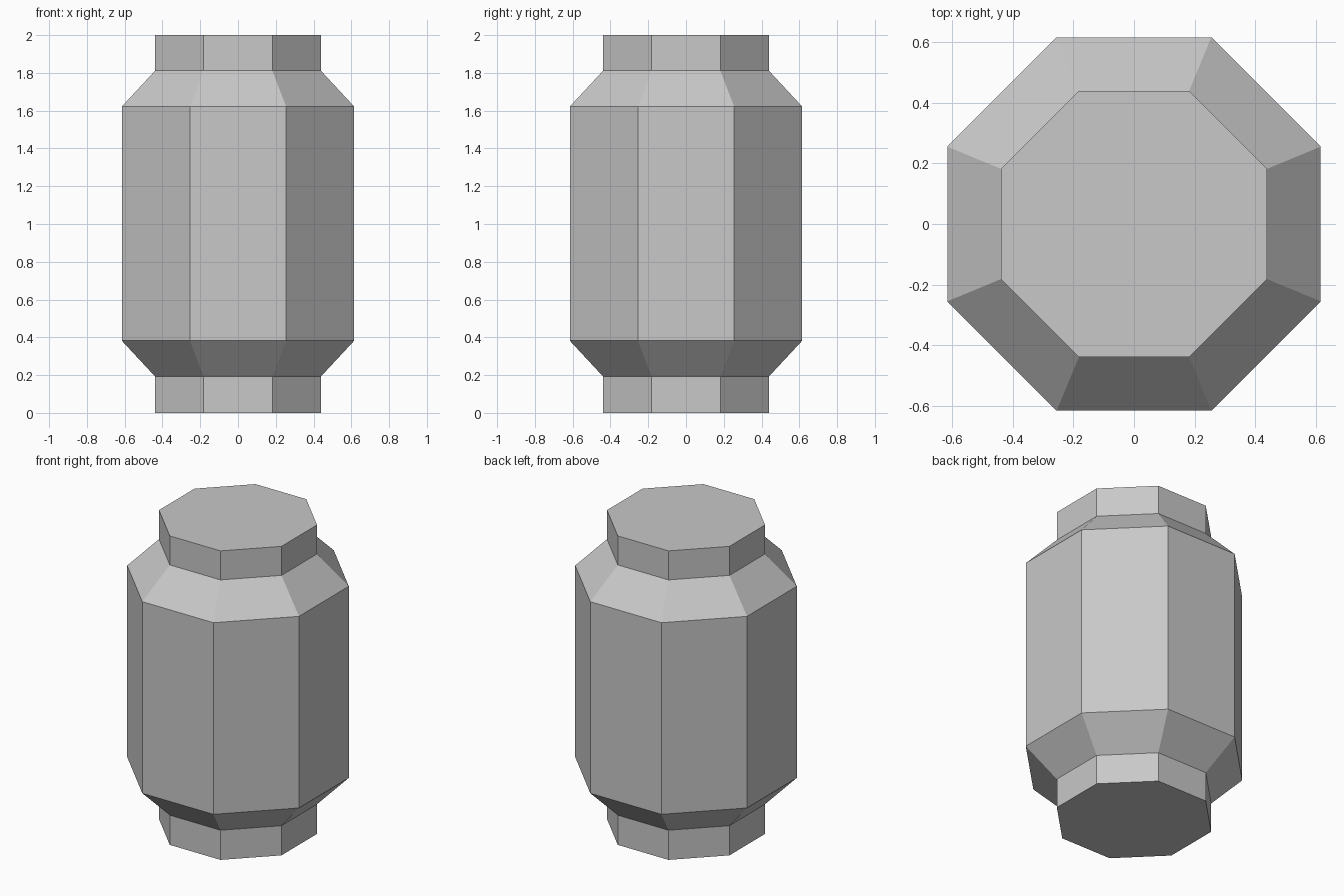
import bpy, bmesh, math

if "Cube" in bpy.data.objects:
    bpy.data.objects.remove(bpy.data.objects["Cube"])

SIDES = 8
R_BODY = 0.615 / math.cos(math.pi / SIDES)
R_NECK = 0.4385 / math.cos(math.pi / SIDES)

# Radius and height of each ring, bottom to top
profile = [(R_NECK, 0.0), (R_NECK, 0.192), (R_BODY, 0.382),
           (R_BODY, 1.622), (R_NECK, 1.812), (R_NECK, 2.0)]

grey = bpy.data.materials.new("light grey")
grey.diffuse_color = (0.58, 0.58, 0.58, 1)
grey.use_nodes = True
grey.node_tree.nodes["Principled BSDF"].inputs["Base Color"].default_value = grey.diffuse_color

bm = bmesh.new()
rings = []
for r, z in profile:
    angles = [(i + 0.5) * 2 * math.pi / SIDES for i in range(SIDES)]
    rings.append([bm.verts.new((r * math.cos(a), r * math.sin(a), z)) for a in angles])

# Flat side panels between neighbouring rings
for low, high in zip(rings, rings[1:]):
    for i in range(SIDES):
        j = (i + 1) % SIDES
        bm.faces.new((low[i], low[j], high[j], high[i]))

# End caps
bm.faces.new(rings[-1])
bm.faces.new(rings[0][::-1])

mesh = bpy.data.meshes.new("canister")
bm.to_mesh(mesh)
bm.free()
mesh.materials.append(grey)
canister = bpy.data.objects.new("canister", mesh)
bpy.context.collection.objects.link(canister)
